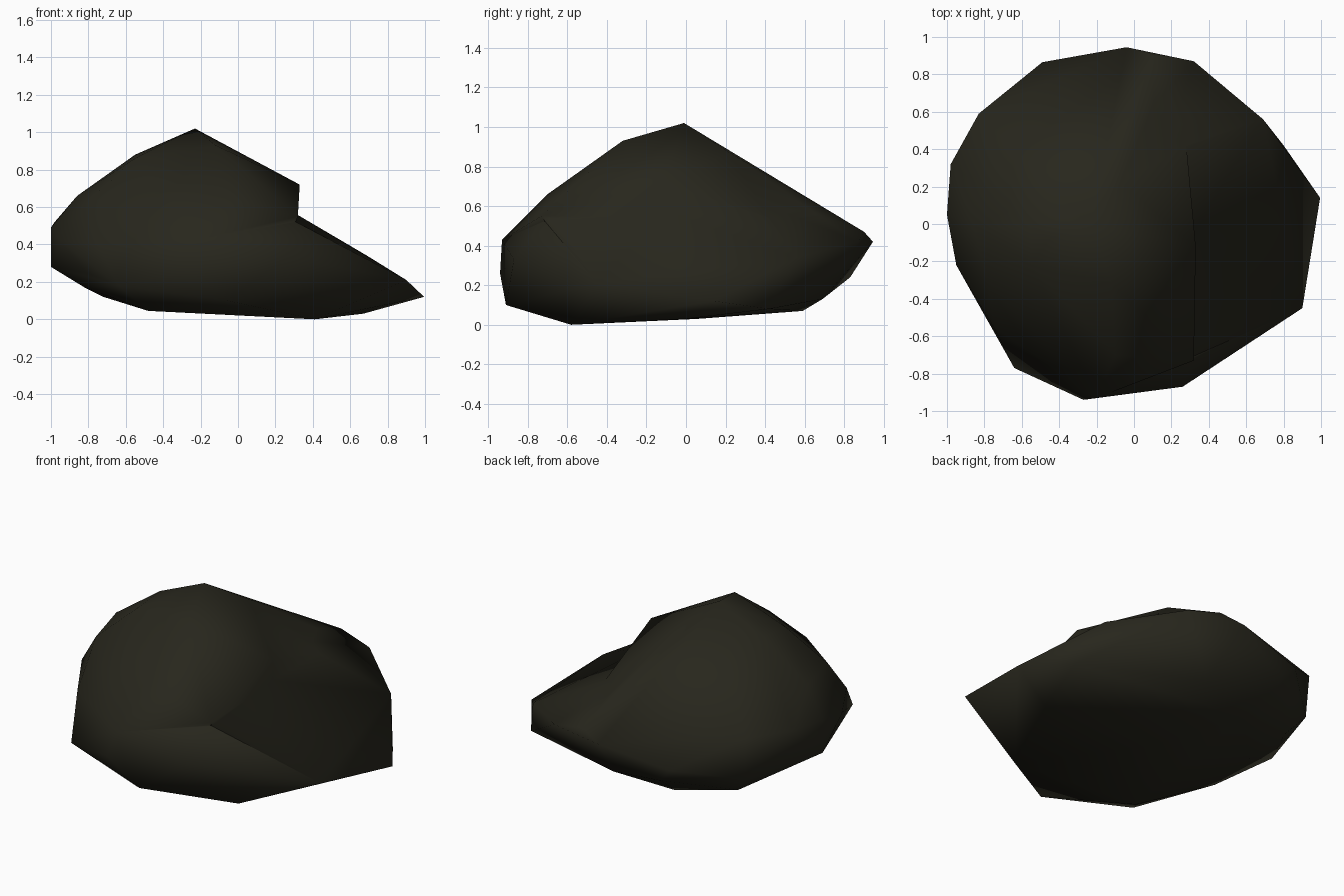
import bpy, bmesh, math

if "Cube" in bpy.data.objects:
    bpy.data.objects.remove(bpy.data.objects["Cube"])

# Dark olive stone
stone = bpy.data.materials.new("dark_olive_stone")
stone.diffuse_color = (0.0205, 0.0195, 0.012, 1)
stone.use_nodes = True
stone.node_tree.nodes["Principled BSDF"].inputs["Base Color"].default_value = stone.diffuse_color


def hull(name, points):
    """Faceted boulder chunk wrapped around a few corner points."""
    bm = bmesh.new()
    for p in points:
        bm.verts.new(p)
    bmesh.ops.convex_hull(bm, input=bm.verts[:])
    bmesh.ops.delete(bm, geom=[v for v in bm.verts if not v.link_faces], context='VERTS')
    bmesh.ops.recalc_face_normals(bm, faces=bm.faces[:])
    mesh = bpy.data.meshes.new(name)
    bm.to_mesh(mesh)
    bm.free()
    mesh.materials.append(stone)
    obj = bpy.data.objects.new(name, mesh)
    bpy.context.collection.objects.link(obj)
    return obj


# Wide base, including the shelf that slopes down to the right
base_points = [
    (-.98, .32, .52), (-1, .05, .49), (-1, .05, .28), (-.95, -.22, .42),
    (-.75, -.55, .40), (-.83, .59, .53), (-.82, .57, .26), (-.49, .865, .34),
    (-.4, .83, .24), (-.04, .945, .42), (.1, .9, .47), (-.2, -.93, .43),
    (-.27, -.94, .26), (-.06, -.91, .10), (-.64, -.77, .18), (-.81, -.42, .25),
    (-.82, -.25, .17), (-.48, -.55, .045), (-.72, .18, .12), (-.72, .5, .14),
    (-.33, .59, .07), (.03, .69, .13), (-.1, .06, .03),
    (.29, -.1, .575), (.28, .42, .54), (.32, .87, .42), (.69, .56, .34),
    (.90, -.45, .21), (.995, .14, .12), (.80, .42, .08), (.67, 0, .03),
    (.41, -.58, 0), (.26, -.87, .33), (.31, -.72, .52),
    (-.1, -.70, .66), (-.1, .42, .72)]
boulder = hull("boulder", base_points)

# Domed cap with the ledge lip: upper corners on top of the base's left rim
cap_points = [
    (-.23, -.01, 1.02), (-.12, -.32, .93), (-.07, .22, .87), (-.45, -.08, .92),
    (-.55, 0, .88), (-.55, -.22, .86), (-.86, 0, .66), (-.78, -.32, .65),
    (.33, -.12, .72), (.32, -.73, .55), (.28, .42, .54),
    (.2, -.5, .2), (.2, .3, .2)]
rim = [p for p in base_points if p[0] < .15 and p[2] > .3]
cap = hull("cap", cap_points + rim)

# Fuse both into one stone
mod = boulder.modifiers.new("fuse", 'BOOLEAN')
mod.operation = 'UNION'
mod.solver = 'EXACT'
mod.object = cap
bpy.context.view_layer.objects.active = boulder
boulder.select_set(True)
cap.select_set(False)
bpy.ops.object.modifier_apply(modifier=mod.name)
bpy.data.objects.remove(cap)

# Soft weathered shading, crisp only at the ledge
bpy.ops.object.shade_smooth_by_angle(angle=math.radians(80))
